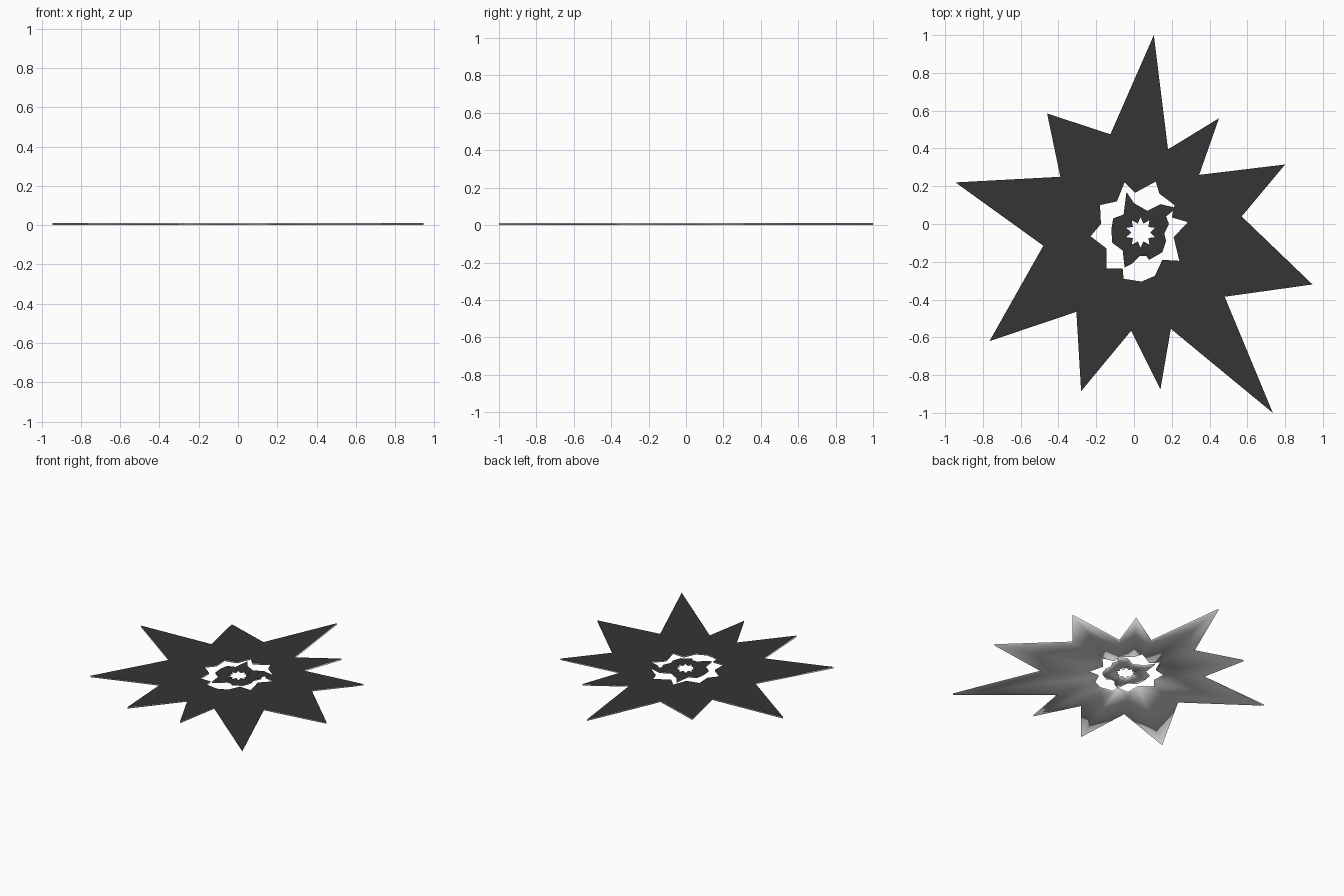
import bpy, bmesh, math

if "Cube" in bpy.data.objects:
    bpy.data.objects.remove(bpy.data.objects["Cube"])


def make_mat(name, v):
    m = bpy.data.materials.new(name)
    m.diffuse_color = (v, v, v, 1)
    m.use_nodes = True
    m.node_tree.nodes["Principled BSDF"].inputs["Base Color"].default_value = m.diffuse_color
    return m


dark = make_mat("dark_top", 0.035)
light = make_mat("light_underside", 0.8)


def star_ring(name, outer, inner, z_low, z_high):
    """Thin plate between two matched star outlines: dark top, light sides and underside."""
    n = len(outer)
    mid = [((a[0] + b[0]) / 2, (a[1] + b[1]) / 2) for a, b in zip(outer, inner)]
    bm = bmesh.new()

    def loop(pts, z, dip=0):
        # odd points are the creases between petals, which dip slightly
        return [bm.verts.new((x, y, z - dip * (i % 2))) for i, (x, y) in enumerate(pts)]

    section = [loop(outer, z_high - .001), loop(mid, z_high, .001), loop(inner, z_high - .001),
               loop(inner, z_low), loop(mid, z_low), loop(outer, z_low)]
    for k in range(6):
        a, b = section[k], section[(k + 1) % 6]
        for i in range(n):
            j = (i + 1) % n
            f = bm.faces.new((a[i], a[j], b[j], b[i]))
            f.material_index = 0 if k < 2 else 1
            f.smooth = True
    bmesh.ops.recalc_face_normals(bm, faces=bm.faces[:])
    # crisp edge where the dark top meets the light side
    for e in bm.edges:
        if len({f.material_index for f in e.link_faces}) == 2:
            e.smooth = False
    me = bpy.data.meshes.new(name)
    bm.to_mesh(me)
    bm.free()
    me.materials.append(dark)
    me.materials.append(light)
    ob = bpy.data.objects.new(name, me)
    bpy.context.collection.objects.link(ob)
    return ob


# large petals: tips and valleys, clockwise from the top tip
petal_rim = [(.105, 1), (.18, .395), (.45, .56), (.345, .26), (.80, .315),
             (.57, .04), (.945, -.32), (.48, -.385), (.735, -1), (.195, -.555),
             (.14, -.875), (-.015, -.565), (-.28, -.885), (-.305, -.465), (-.765, -.62),
             (-.48, -.115), (-.945, .22), (-.39, .25), (-.46, .585), (-.125, .475)]
petal_hole = [(.005, .165), (.115, .225), (.135, .16), (.215, .1), (.2, .035),
              (.285, .01), (.21, -.07), (.24, -.195), (.15, -.19), (.11, -.275),
              (.04, -.305), (-.055, -.29), (-.06, -.235), (-.145, -.235), (-.145, -.13),
              (-.23, -.065), (-.175, 0), (-.18, .1), (-.09, .12), (-.05, .22)]
star_ring("outer_petals", petal_rim, petal_hole, 0, .012)

# small crown in the middle, around a regular star hole
crown_rim = [(-.04, .17), (0, .11), (.07, .07), (.14, .105), (.225, .085),
             (.17, .04), (.185, 0), (.16, -.05), (.17, -.09), (.15, -.15),
             (.08, -.19), (.065, -.17), (.03, -.17), (-.01, -.21), (-.05, -.23),
             (-.06, -.14), (-.115, -.1), (-.12, -.03), (-.11, .03), (-.055, .05)]
crown_hole = []
for i in range(20):
    a = math.radians(108 - 18 * i)
    r = .08 if i % 2 else .05
    crown_hole.append((.035 + r * math.cos(a), -.045 + r * math.sin(a)))
star_ring("inner_crown", crown_rim, crown_hole, .001, .011)
